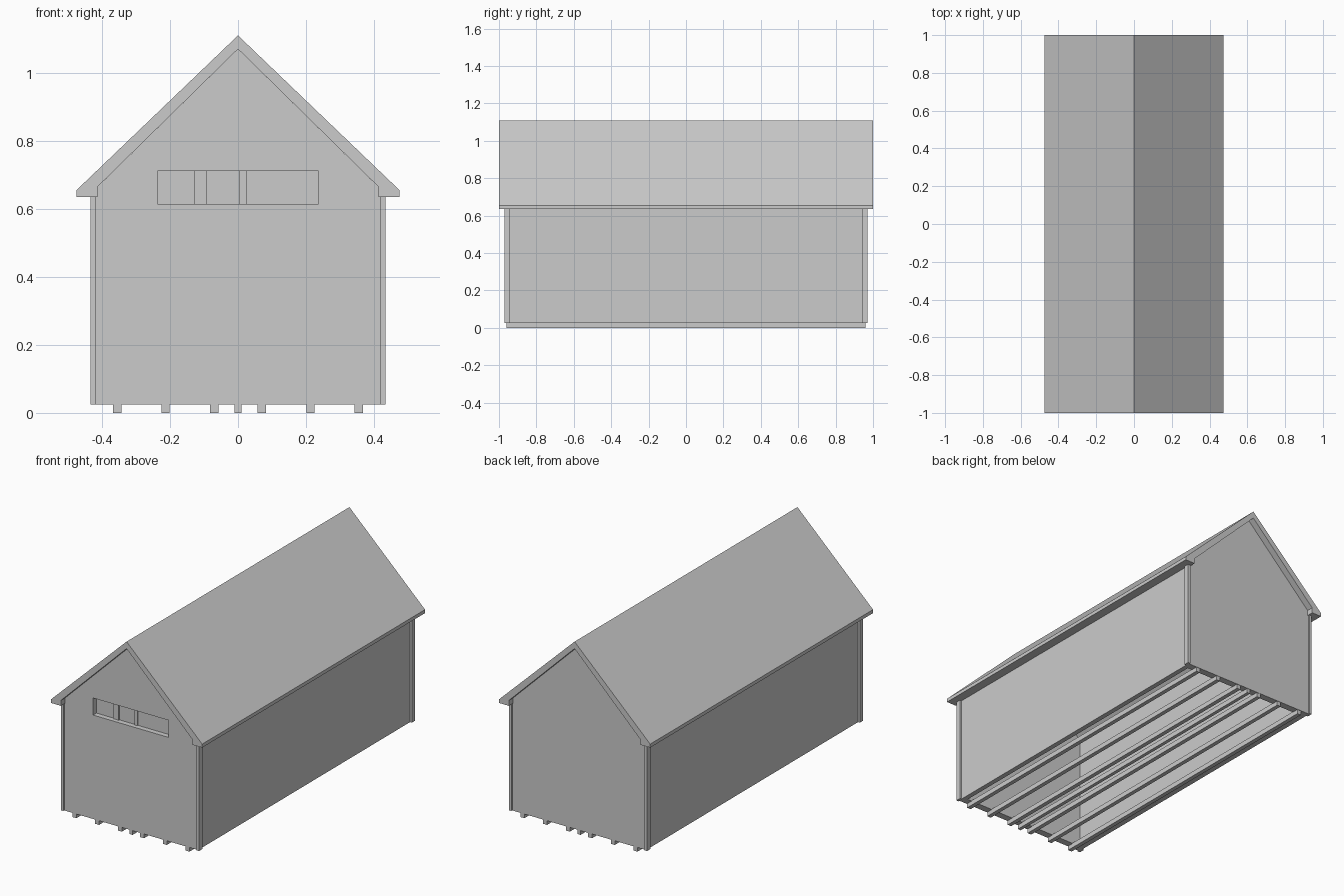
import bpy

cube = bpy.data.objects.get("Cube")
if cube:
    bpy.data.objects.remove(cube, do_unlink=True)

grey = bpy.data.materials.new("light_grey")
grey.use_nodes = True
colour = (0.6, 0.6, 0.6, 1)
grey.diffuse_color = colour
grey.node_tree.nodes["Principled BSDF"].inputs["Base Color"].default_value = colour


def prism(name, profile, y0, y1):
    """Extrude a closed x-z profile (counter-clockwise from the front) along y."""
    n = len(profile)
    verts = [(x, y, z) for y in (y0, y1) for x, z in profile]
    faces = [list(range(n)), list(range(2 * n - 1, n - 1, -1))]
    faces += [[(i + 1) % n, i, n + i, n + (i + 1) % n] for i in range(n)]
    mesh = bpy.data.meshes.new(name)
    mesh.from_pydata(verts, [], faces)
    mesh.materials.append(grey)
    obj = bpy.data.objects.new(name, mesh)
    bpy.context.collection.objects.link(obj)
    return obj


def box(name, x0, x1, y0, y1, z0, z1):
    return prism(name, [(x0, z0), (x1, z0), (x1, z1), (x0, z1)], y0, y1)


def mirrored(half):
    """Close a right-hand profile with its left-hand reflection."""
    return half + [(-x, z) for x, z in reversed(half) if x > 0]


BASE = 0.025     # underside of the walls
GABLE = 0.962    # outer face of the end walls

# Roof with boxed eaves
outer = [(0.413, 0.635), (0.475, 0.635), (0.475, 0.655), (0, 1.11)]
inner = [(-0.413, 0.665), (0, 1.07), (0.413, 0.665)]
prism("roof", mirrored(outer) + inner, -1, 1)

# End walls
end_profile = mirrored([(0.418, BASE), (0.418, 0.66), (0, 1.07)])
front_wall = prism("front_wall", end_profile, -GABLE, -GABLE + 0.04)
prism("back_wall", end_profile, GABLE - 0.04, GABLE)

# Recessed window in the front wall
cutter = box("window_cutter", -0.237, 0.237, -1.1, -GABLE + 0.03, 0.615, 0.712)
cutter.hide_render = True
cutter.hide_set(True)
cut = front_wall.modifiers.new("window_recess", "BOOLEAN")
cut.operation = "DIFFERENCE"
cut.solver = "EXACT"
cut.object = cutter
for x, width in ((-0.11, 0.035), (0.015, 0.02)):
    box("window_bar", x - width / 2, x + width / 2,
        -GABLE + 0.024, -GABLE + 0.032, 0.615, 0.712)

# Side walls and corner posts
for side, s in (("left", 1), ("right", -1)):
    x0, x1 = sorted((s * 0.395, s * 0.423))
    box(side + "_wall", x0, x1, -0.955, 0.955, BASE, 0.665)
    x0, x1 = sorted((s * 0.418, s * 0.434))
    box(side + "_front_post", x0, x1, -0.97, -0.94, BASE, 0.64)
    box(side + "_back_post", x0, x1, 0.94, 0.97, BASE, 0.64)

# Floor runners
for x in (-0.355, -0.213, -0.07, 0, 0.07, 0.213, 0.355):
    half = 0.012 if x else 0.01
    box("runner", x - half, x + half, -0.96, 0.96, 0, BASE + 0.003)
